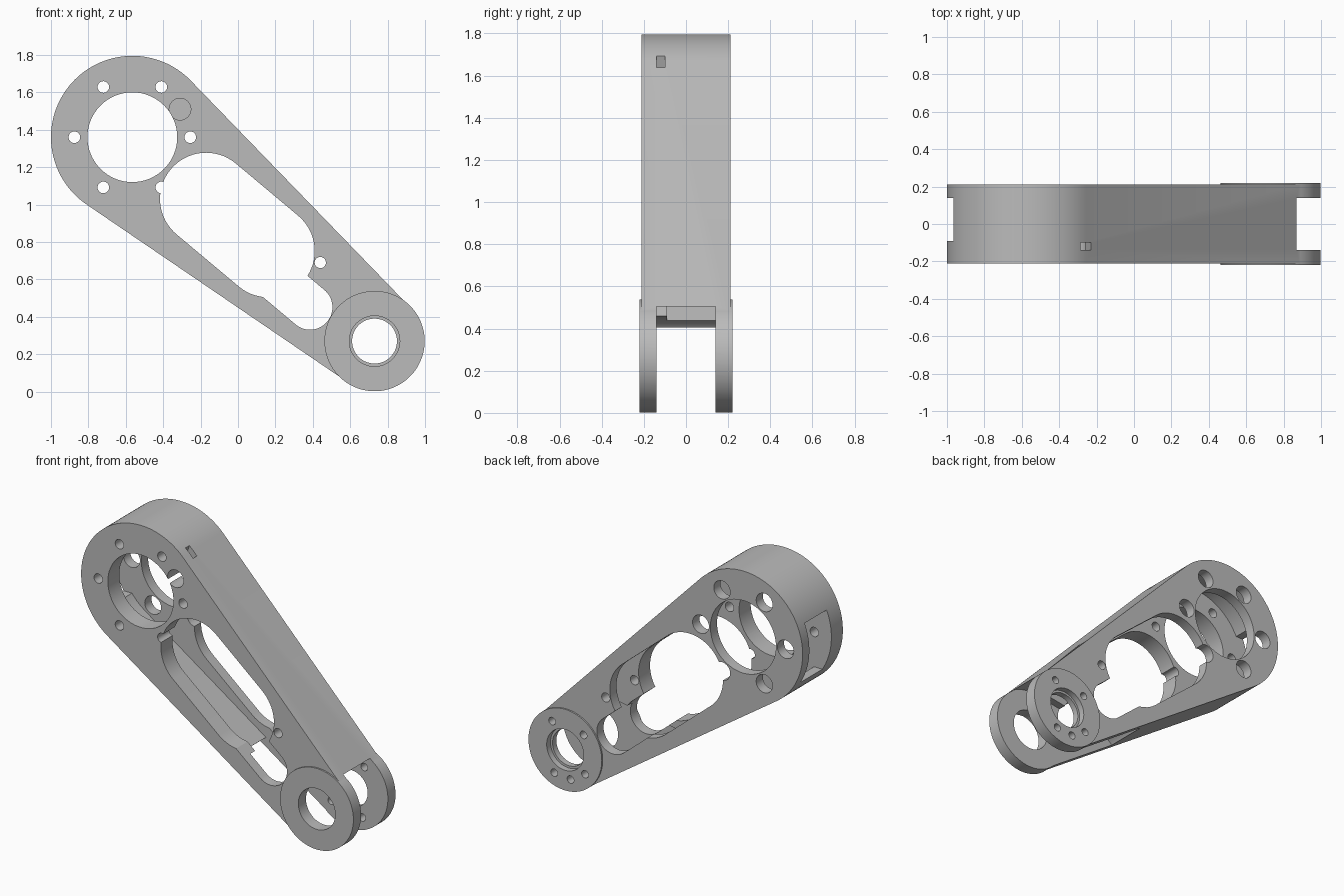
import bpy, bmesh, math
from mathutils import Vector
from mathutils.geometry import convex_hull_2d

if "Cube" in bpy.data.objects:
    bpy.data.objects.remove(bpy.data.objects["Cube"])

# One grey finish
grey = bpy.data.materials.new("grey_metal")
grey.use_nodes = True
grey.diffuse_color = (0.5, 0.5, 0.5, 1)
grey.node_tree.nodes["Principled BSDF"].inputs["Base Color"].default_value = (0.5, 0.5, 0.5, 1)


def circle(center, r, n=64):
    return [Vector((center[0] + r * math.cos(2 * math.pi * i / n),
                    center[1] + r * math.sin(2 * math.pi * i / n))) for i in range(n)]


def prism(name, points, y0, y1):
    """Convex outline in x-z, extruded from y0 to y1."""
    outline = [points[i] for i in convex_hull_2d(points)]
    bm = bmesh.new()
    face = bm.faces.new([bm.verts.new((p.x, y0, p.y)) for p in outline])
    out = bmesh.ops.extrude_face_region(bm, geom=[face])
    moved = [v for v in out["geom"] if isinstance(v, bmesh.types.BMVert)]
    bmesh.ops.translate(bm, verts=moved, vec=(0, y1 - y0, 0))
    bmesh.ops.recalc_face_normals(bm, faces=bm.faces)
    mesh = bpy.data.meshes.new(name)
    bm.to_mesh(mesh)
    bm.free()
    mesh.materials.append(grey)
    ob = bpy.data.objects.new(name, mesh)
    bpy.context.collection.objects.link(ob)
    return ob


def combine(tool, operation="DIFFERENCE"):
    """Apply a boolean to the arm and discard the tool."""
    mod = arm.modifiers.new("bool", "BOOLEAN")
    mod.operation, mod.solver, mod.object = operation, "EXACT", tool
    bpy.context.view_layer.objects.active = arm
    bpy.ops.object.modifier_apply(modifier=mod.name)
    bpy.data.objects.remove(tool)


def cut(points, y0=-0.4, y1=0.4):
    combine(prism("cutter", points, y0, y1))


def capsule(a, b, ra, rb):
    return circle(a, ra) + circle(b, rb)


BIG, SMALL = (-0.565, 1.36), (0.73, 0.27)

# Tapered body with raised bosses on both sides of the small end
arm = prism("hollow_fork_arm", circle(BIG, 0.435, 128) + circle(SMALL, 0.263, 96), -0.21, 0.21)
for y0, y1 in ((-0.22, -0.14), (0.14, 0.22)):
    combine(prism("boss", circle(SMALL, 0.268, 96), y0, y1), "UNION")

# Hollow interior, then the fork gap that also opens the lower wall
cut(capsule(BIG, SMALL, 0.385, 0.21), -0.09, 0.14)
cut(capsule((0.17, 0.32), SMALL, 0.135, 0.273), -0.14, 0.14)

# Side windows: wide capsule plus narrow slot
cut(capsule((-0.17, 1.03), (0.163, 0.751), 0.247, 0.247))
cut(capsule((0.16, 0.64), (0.385, 0.451), 0.12, 0.12))

# Large bore and its ring of bolt holes, wider at the back
cut(circle(BIG, 0.24))
for k in range(6):
    a = math.radians(60 * k)
    spot = (BIG[0] + 0.31 * math.cos(a), BIG[1] + 0.31 * math.sin(a))
    cut(circle(spot, 0.031, 32))
    cut(circle(spot, 0.06, 32), 0.1, 0.4)

# Wire hole with its side channel, and the small pin hole
cut(circle((-0.31, 1.51), 0.058, 32), -0.4, 0.0)
cut(capsule((-0.31, 1.51), (-0.24, 1.72), 0.035, 0.035), -0.14, -0.10)
cut(circle((0.44, 0.69), 0.03, 32))

# Opening in the rounded outer wall
cut([Vector((x, z)) for x in (-1.1, -0.85) for z in (1.13, 1.53)], -0.09, 0.14)

# Fork bores: plain at the front, stepped at the back
cut(circle(SMALL, 0.135), -0.4, 0.0)
cut(circle(SMALL, 0.12), 0.0, 0.4)
cut(circle(SMALL, 0.135), 0.18, 0.4)

# Screw holes in the back boss
for deg in (60, 135, 220, 258, 295):
    a = math.radians(deg)
    cut(circle((SMALL[0] + 0.19 * math.cos(a), SMALL[1] + 0.19 * math.sin(a)), 0.025, 24), 0.1, 0.4)

bpy.ops.object.select_all(action="DESELECT")
arm.select_set(True)
bpy.context.view_layer.objects.active = arm
bpy.ops.object.shade_smooth_by_angle(angle=math.radians(30))
